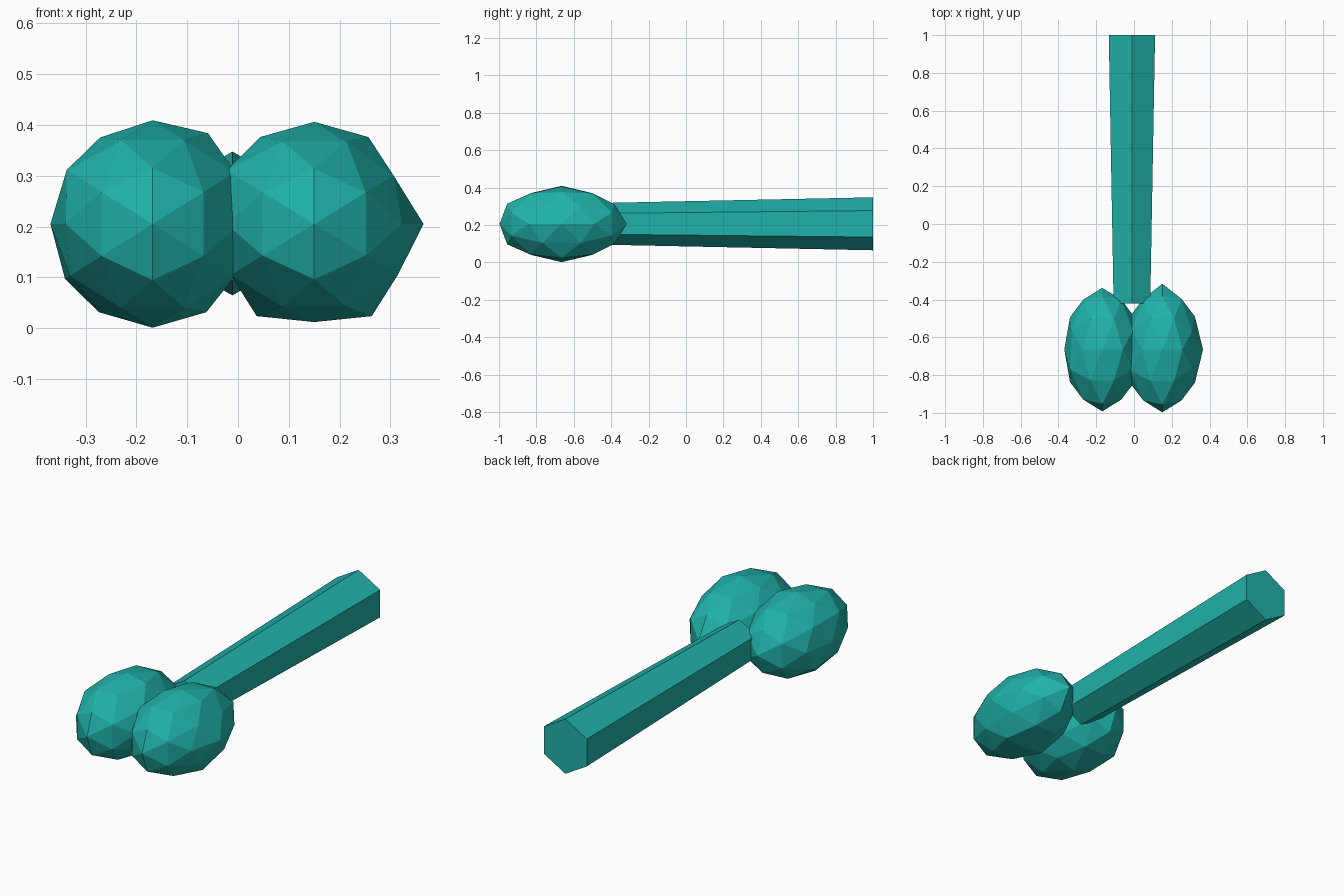
import bpy, bmesh
from itertools import product
from mathutils import Vector

if "Cube" in bpy.data.objects:
    bpy.data.objects.remove(bpy.data.objects["Cube"])

teal = bpy.data.materials.new("teal")
teal.diffuse_color = (0.0144, 0.445, 0.402, 1)
teal.use_nodes = True
teal.node_tree.nodes["Principled BSDF"].inputs["Base Color"].default_value = teal.diffuse_color


def finish(name, bm):
    bmesh.ops.recalc_face_normals(bm, faces=bm.faces)
    mesh = bpy.data.meshes.new(name)
    bm.to_mesh(mesh)
    bm.free()
    mesh.materials.append(teal)
    obj = bpy.data.objects.new(name, mesh)
    bpy.context.collection.objects.link(obj)
    return obj


def faceted_ball(name, centre, radii, bumps):
    """80-face icosphere with edge midpoints on the axes, plus hand-made bumps."""
    dirs = set()
    for seed in ((0, .851, .526), (0, 0, 1), (.309, .5, .809)):
        for i in range(3):
            p = seed[i:] + seed[:i]
            for s in product((1, -1), repeat=3):
                dirs.add(tuple(a * b + 0.0 for a, b in zip(p, s)))
    bm = bmesh.new()
    for d in sorted(dirs):
        bm.verts.new(Vector(d).normalized())
    bmesh.ops.convex_hull(bm, input=bm.verts)
    for v in bm.verts:
        k = 1.0
        for d, f in bumps:
            if (v.co - Vector(d)).length < 0.05:
                k = f
        v.co = Vector([c + r * a * k for c, r, a in zip(centre, radii, v.co)])
    return finish(name, bm)


# Two slightly irregular balls at the front
faceted_ball("left_ball", (-.168, -.665, .205), (.201, .327, .204),
             [((.526, 0, .851), 1.03), ((-.526, 0, .851), .98),
              ((0, -.851, .526), 1.03), ((0, -.851, -.526), 1.03),
              ((-.809, -.309, .5), 1.04), ((-.809, .309, -.5), 1.06)])
faceted_ball("right_ball", (.15, -.665, .205), (.203, .332, .201),
             [((1, 0, 0), 1.06), ((0, 1, 0), 1.05), ((0, 0, -1), .96),
              ((.526, 0, -.851), 1.06), ((-.526, 0, -.851), 1.06),
              ((0, -.851, .526), 1.03), ((0, -.851, -.526), 1.03),
              ((-.809, -.309, .5), 1.05),
              ((.809, .309, .5), .95), ((.809, -.309, .5), .95)])

# Tapered six-sided shaft running to the back
bm = bmesh.new()
bmesh.ops.create_cone(bm, cap_ends=True, segments=6,
                      radius1=.1415, radius2=.112, depth=1.42)
# turn the cone to lie along y, with a corner pointing up
for v in bm.verts:
    x, y, z = v.co
    v.co = (x, -z, y)
xs = [v.co.x for v in bm.verts]
zs = [v.co.z for v in bm.verts]
if max(xs) > max(zs):
    for v in bm.verts:
        v.co.x, v.co.z = v.co.z, v.co.x
bmesh.ops.translate(bm, verts=bm.verts, vec=(-.011, .29, .206))
finish("shaft", bm)
